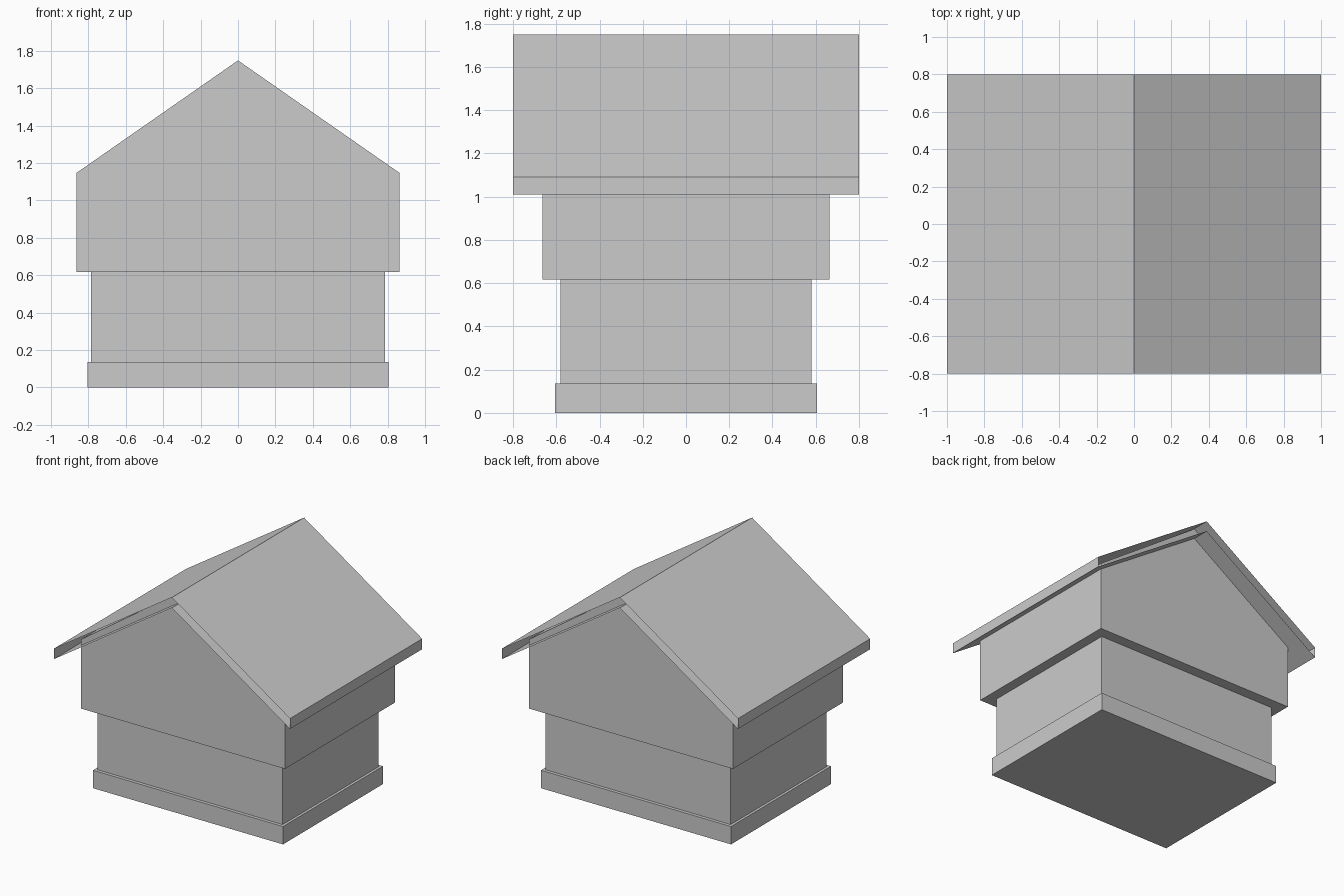
import bpy
import bmesh

cube = bpy.data.objects.get("Cube")
if cube:
    bpy.data.objects.remove(cube, do_unlink=True)

grey = bpy.data.materials.new("plain_grey")
grey.use_nodes = True
color = (0.6, 0.6, 0.6, 1)
grey.diffuse_color = color
grey.node_tree.nodes["Principled BSDF"].inputs["Base Color"].default_value = color


def extrude_profile(name, profile, half_depth, capped=True):
    """Sweep a clockwise (x, z) profile along y, with optional end faces."""
    bm = bmesh.new()
    front = [bm.verts.new((x, -half_depth, z)) for x, z in profile]
    back = [bm.verts.new((x, half_depth, z)) for x, z in profile]
    count = len(profile)
    for i in range(count):
        j = (i + 1) % count
        bm.faces.new((front[i], front[j], back[j], back[i]))
    if capped:
        bm.faces.new(front[::-1])
        bm.faces.new(back)
    mesh = bpy.data.meshes.new(name)
    bm.to_mesh(mesh)
    bm.free()
    mesh.materials.append(grey)
    obj = bpy.data.objects.new(name, mesh)
    bpy.context.collection.objects.link(obj)
    return obj


def box(name, half_width, half_depth, bottom, top):
    w = half_width
    return extrude_profile(
        name, [(-w, bottom), (-w, top), (w, top), (w, bottom)], half_depth)


BASE_TOP, WALL_TOP = 0.137, 0.616
RIDGE, EAVE, THICKNESS = 1.75, 1.09, 0.08

# Plinth and lower walls
box("base_plinth", 0.805, 0.605, 0, BASE_TOP)
box("lower_walls", 0.785, 0.58, BASE_TOP, WALL_TOP)

# Overhanging upper storey with gables
w, shoulder = 0.863, 1.147
extrude_profile("upper_gable_walls",
                [(-w, WALL_TOP), (-w, shoulder), (0, RIDGE - 0.002),
                 (w, shoulder), (w, WALL_TOP)], 0.664)

# Roof shell, open at both gable ends
extrude_profile("roof",
                [(-1, EAVE), (0, RIDGE), (1, EAVE), (1, EAVE - THICKNESS),
                 (0, RIDGE - THICKNESS), (-1, EAVE - THICKNESS)],
                0.8, capped=False)
